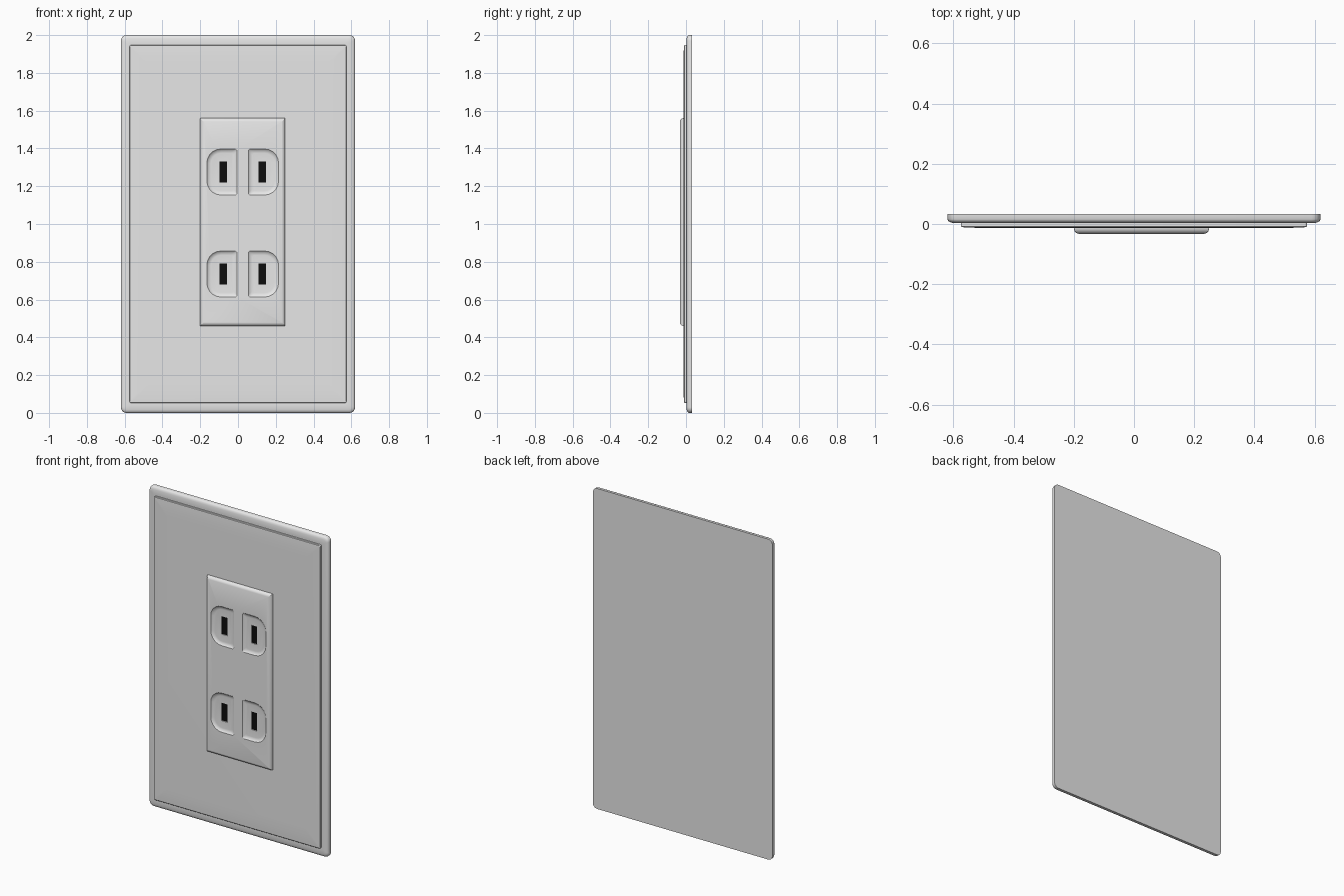
import bpy, bmesh, math

if "Cube" in bpy.data.objects:
    bpy.data.objects.remove(bpy.data.objects["Cube"])


def material(name, rgb):
    m = bpy.data.materials.new(name)
    m.diffuse_color = (*rgb, 1)
    m.use_nodes = True
    m.node_tree.nodes["Principled BSDF"].inputs["Base Color"].default_value = m.diffuse_color
    return m


IVORY = material("light grey plastic", (0.8, 0.8, 0.8))
BLACK = material("black slot", (0.004, 0.004, 0.004))


def outline(hw, hh, radii, seg=5):
    """Rounded rectangle; radii in order right-top, left-top, left-bottom, right-bottom."""
    pts = []
    for i, (sx, sz) in enumerate([(1, 1), (-1, 1), (-1, -1), (1, -1)]):
        r = max(radii[i], 0.0005)
        for k in range(seg + 1):
            a = math.pi / 2 * (i + k / seg)
            pts.append((sx * (hw - r) + r * math.cos(a), sz * (hh - r) + r * math.sin(a)))
    return pts


def loft(name, rings, cx, cz, mat, angle=30):
    """rings: (half width, half height, corner radii, y), back to front."""
    bm = bmesh.new()
    loops = []
    for hw, hh, radii, y in rings:
        if not isinstance(radii, tuple):
            radii = (radii,) * 4
        loops.append([bm.verts.new((cx + x, y, cz + z)) for x, z in outline(hw, hh, radii)])
    n = len(loops[0])
    for a, b in zip(loops, loops[1:]):
        for i in range(n):
            j = (i + 1) % n
            bm.faces.new((a[i], a[j], b[j], b[i]))
    bm.faces.new(loops[0])
    bm.faces.new(loops[-1])
    bmesh.ops.recalc_face_normals(bm, faces=bm.faces)
    me = bpy.data.meshes.new(name)
    bm.to_mesh(me)
    bm.free()
    ob = bpy.data.objects.new(name, me)
    bpy.context.collection.objects.link(ob)
    me.materials.append(mat)
    smooth(ob, angle)
    return ob


def smooth(ob, angle):
    bpy.ops.object.select_all(action='DESELECT')
    ob.select_set(True)
    bpy.context.view_layer.objects.active = ob
    bpy.ops.object.shade_smooth_by_angle(angle=math.radians(angle))


def cut(target, cutter):
    cutter.hide_render = True
    bpy.context.view_layer.objects.active = target
    mod = target.modifiers.new("cut", 'BOOLEAN')
    mod.operation = 'DIFFERENCE'
    mod.solver = 'EXACT'
    mod.object = cutter
    bpy.ops.object.modifier_apply(modifier=mod.name)
    bpy.data.objects.remove(cutter)


# Outer frame with a rolled front edge
loft("outer_frame", [
    (0.62, 1.0, 0.03, 0.033), (0.62, 1.0, 0.03, 0.016), (0.617, 0.997, 0.028, 0.010),
    (0.611, 0.991, 0.024, 0.006), (0.602, 0.982, 0.018, 0.003), (0.577, 0.957, 0.01, 0.003)],
    0, 1, IVORY)

# Slightly pillowed cover panel
loft("cover_panel", [
    (0.575, 0.947, 0.008, 0.01), (0.575, 0.947, 0.008, -0.008), (0.572, 0.944, 0.007, -0.0105),
    (0.55, 0.922, 0.007, -0.0118), (0.52, 0.892, 0.007, -0.0128), (0.48, 0.852, 0.007, -0.0132)],
    0, 1, IVORY)

# Raised socket insert with chamfered rim
CX, CZ = 0.025, 1.01
insert = loft("socket_insert", [
    (0.225, 0.55, 0.002, 0.012), (0.225, 0.55, 0.002, -0.016), (0.222, 0.547, 0.002, -0.024),
    (0.216, 0.541, 0.002, -0.030), (0.208, 0.533, 0.002, -0.033)], CX, CZ, IVORY)

# D-shaped dished recesses, each with a blade slot
for z in (1.275, 0.735):
    for s in (-1, 1):
        x = CX + s * 0.11
        rings = []
        for inset, y in ((0, -0.05), (0, -0.033), (0.004, -0.029), (0.014, -0.024), (0.022, -0.023)):
            big, small = 0.075 - inset, 0.012
            radii = (big, small, small, big) if s > 0 else (small, big, big, small)
            # the inner side of the D is a steep wall, the outer side slopes
            rings.append((0.08 - inset, 0.122 - inset, radii, y))
        cut(insert, loft("recess_cutter", rings, x, z, IVORY))
        sx = CX + s * 0.103
        cut(insert, loft("slot_cutter", [(0.02, 0.056, 0, -0.05), (0.02, 0.056, 0, -0.010)], sx, z, IVORY))
        side = "right" if s > 0 else "left"
        level = "upper" if z > 1 else "lower"
        loft(f"{level}_{side}_slot", [(0.0195, 0.0555, 0, -0.009), (0.0195, 0.0555, 0, -0.018)], sx, z, BLACK)
smooth(insert, 30)
